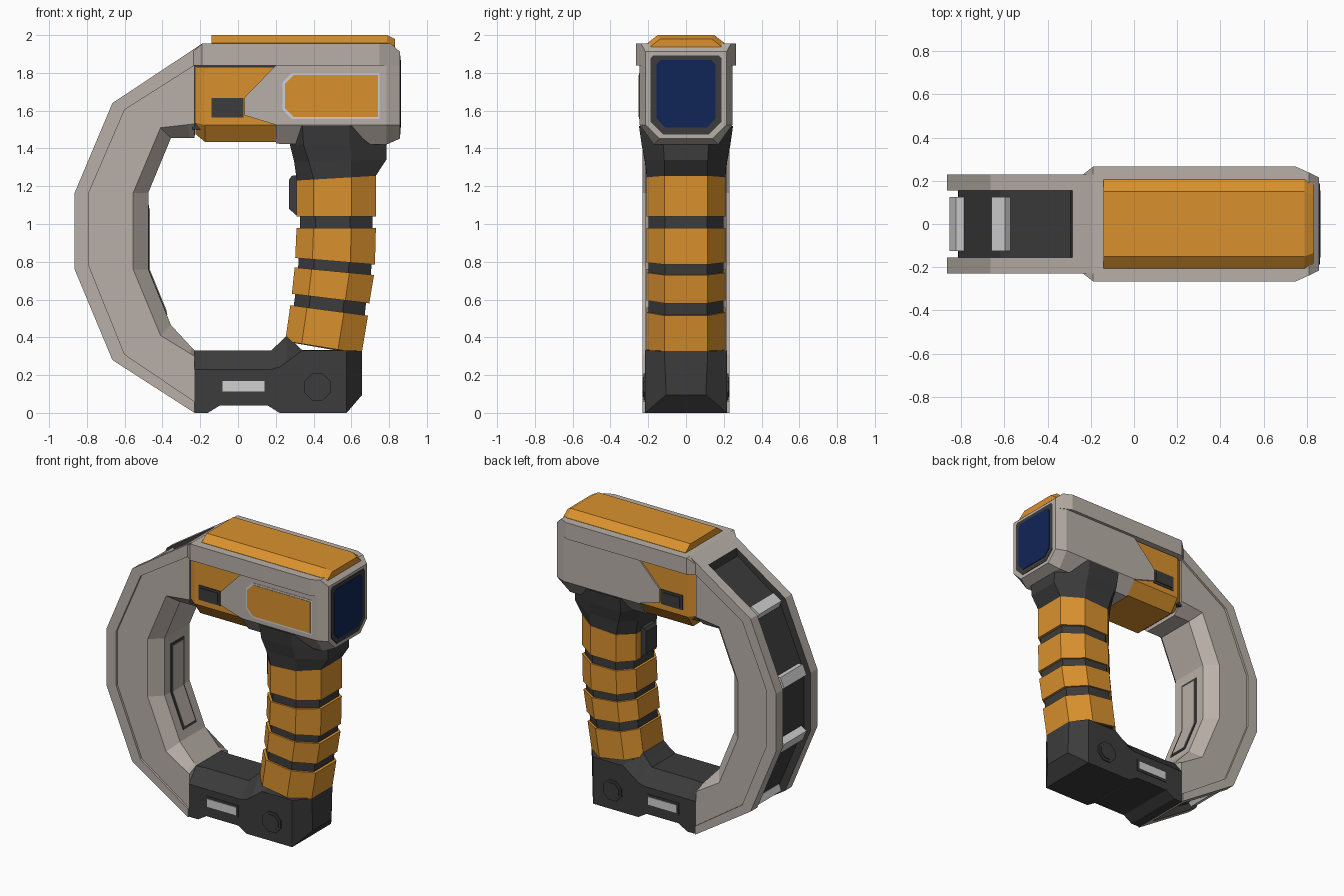
import bpy, bmesh, math
from mathutils import Vector

if "Cube" in bpy.data.objects:
    bpy.data.objects.remove(bpy.data.objects["Cube"])


def material(name, rgb):
    m = bpy.data.materials.new(name)
    m.diffuse_color = (*rgb, 1)
    m.use_nodes = True
    m.node_tree.nodes["Principled BSDF"].inputs["Base Color"].default_value = m.diffuse_color
    return m


GREY = material("warm_grey", (0.485, 0.434, 0.392))
ORANGE = material("orange", (0.70, 0.285, 0.027))
DARK = material("charcoal", (0.045, 0.045, 0.046))
BLUE = material("screen_blue", (0.005, 0.018, 0.095))
LIGHT = material("pale_grey", (0.63, 0.63, 0.64))


def loft(name, rings, mats, rule=None):
    """Skin closed rings of points, cap both ends; rule(strip, segment) picks the material."""
    bm = bmesh.new()
    rows = [[bm.verts.new(p) for p in r] for r in rings]
    n = len(rows[0])
    for i in range(len(rows) - 1):
        for k in range(n):
            j = (k + 1) % n
            f = bm.faces.new((rows[i][k], rows[i][j], rows[i + 1][j], rows[i + 1][k]))
            f.material_index = rule(k, i) if rule else 0
    bm.faces.new(rows[0])
    bm.faces.new(rows[-1])
    bmesh.ops.remove_doubles(bm, verts=bm.verts, dist=1e-5)
    bmesh.ops.recalc_face_normals(bm, faces=bm.faces)
    me = bpy.data.meshes.new(name)
    bm.to_mesh(me)
    bm.free()
    for m in mats:
        me.materials.append(m)
    ob = bpy.data.objects.new(name, me)
    bpy.context.collection.objects.link(ob)
    return ob


def prism_y(name, pts, y0, y1, mat):
    return loft(name, [[(x, y, z) for x, z in pts] for y in (y0, y1)], [mat])


def prism_x(name, pts, x0, x1, mat):
    return loft(name, [[(x, y, z) for y, z in pts] for x in (x0, x1)], [mat])


def both_sides(name, pts, y0, y1, mat):
    prism_y(name + "_front", pts, -y0, -y1, mat)
    prism_y(name + "_back", pts, y0, y1, mat)


def rect(x0, x1, z0, z1):
    return [(x0, z0), (x1, z0), (x1, z1), (x0, z1)]


def sym(x, half):
    """Ring at station x from (y, z) points of one side, mirrored across y."""
    return [(x, y, z) for y, z in half] + [(x, -y, z) for y, z in reversed(half)]


# --- Curved guard: stations of outer edge, step line, side inner edge, inner face
st = [[Vector(p) for p in row] for row in (
    ((-.23, 0), (-.23, .06), (-.23, .30), (-.23, .33)),
    ((-.665, .28), (-.60, .31), (-.41, .41), (-.355, .465)),
    ((-.865, .76), (-.79, .78), (-.555, .76), (-.475, .76)),
    ((-.865, 1.165), (-.79, 1.165), (-.555, 1.165), (-.475, 1.165)),
    ((-.665, 1.64), (-.60, 1.605), (-.41, 1.51), (-.355, 1.455)),
    ((-.19, 1.955), (-.23, 1.84), (-.23, 1.53), (-.23, 1.455)))]
low = [a.lerp(b, .13) for a, b in zip(st[0], st[1])]
high = [a.lerp(b, .8) for a, b in zip(st[4], st[5])]
stations = [st[0], low, low] + st[1:5] + [high, high, st[5]]
deep = [0, 0, 1, 1, 1, 1, 1, 1, 0, 0]
rings = []
for (O, C, S, N), d in zip(stations, deep):
    F = O + (C - O).normalized() * .053 * d
    half = [(F, .155), (O, .155), (O, .23), (C, .23), (C, .215), (S, .215), (N, .14)]
    rings.append([(p.x, y, p.y) for p, y in half] + [(p.x, -y, p.y) for p, y in reversed(half)])
loft("guard", rings, [GREY, DARK],
     lambda k, i: int(k in (0, 12, 13) and (deep[i] or deep[i + 1])))

# Rungs across the outer channel, just past each corner
for i, j in ((1, 0), (2, 1), (3, 4), (4, 5)):
    a = st[i][0]
    d = (st[j][0] - a).normalized()
    n = Vector((-d.y, d.x))
    if n.x < 0:
        n = -n
    q = [a + n * .012, a + d * .075 + n * .012, a + d * .085 + n * .06, a - d * .01 + n * .06]
    prism_y("channel_rung_%d" % i, [tuple(p) for p in q], -.125, .125, LIGHT)

# Inset pad on the inner face of the guard
for nm, t, w, e, mat in (("guard_pad_frame", .004, .075, 0, DARK), ("guard_pad", .008, .06, .018, GREY)):
    path = [(-.475, 1.1 - e), (-.475, .76), (-.377 - e * .4, .52 + e)]
    prism_y(nm, [(x + t, z) for x, z in path] + [(x - .01, z) for x, z in reversed(path)], -w, w, mat)

# --- Head: lower body, upper shell, orange rear block
def body_ring(x, h, bw, zb, zc, top):
    return sym(x, [(bw, zb), (h, zc), (h, top)])


loft("head_body", [body_ring(.20, .245, .17, 1.425, 1.525, 1.84),
                   body_ring(.785, .245, .17, 1.42, 1.525, 1.84),
                   body_ring(.857, .215, .14, 1.452, 1.525, 1.84)], [GREY])
loft("head_shell", [sym(x, [(h, 1.84), (h, z)]) for x, h, z in (
    (-.235, .23, 1.915), (-.19, .265, 1.955), (.75, .265, 1.955),
    (.81, .238, 1.955), (.857, .215, 1.912))], [GREY])
loft("rear_block", [body_ring(-.224, .205, .15, 1.475, 1.535, 1.83),
                    body_ring(-.175, .235, .17, 1.435, 1.525, 1.83),
                    body_ring(.21, .235, .17, 1.435, 1.525, 1.83)], [ORANGE])
prism_y("head_gap_core", rect(-.24, .2, 1.5, 1.85), -.2, .2, DARK)
both_sides("head_wedge", [(.2, 1.84), (.035, 1.67), (.035, 1.575), (.2, 1.525)], .2, .245, GREY)
both_sides("button_frame", rect(-.14, .028, 1.565, 1.668), .22, .240, DARK)
both_sides("button", rect(-.122, .012, 1.58, 1.652), .22, .246, DARK)

# Orange top cover
loft("top_cover", [sym(x, [(a, 1.92), (a, z0), (b, z1)]) for x, a, b, z0, z1 in (
    (-.14, .205, .15, 1.957, 2.0), (.79, .205, .15, 1.957, 2.0),
    (.83, .185, .135, 1.942, 1.98))], [ORANGE])

# Side plate with pale border, front side only
def clipped(x0, x1, z0, z1, c):
    return [(x0 + c, z0), (x1, z0), (x1, z1), (x0 + c, z1), (x0, z1 - c), (x0, z0 + c)]


prism_y("side_plate_border", clipped(.236, .75, 1.555, 1.80, .05), -.24, -.248, LIGHT)
prism_y("side_plate", clipped(.248, .74, 1.567, 1.788, .046), -.24, -.251, ORANGE)

# Screen on the nose
def screen(w, z0, z1, ct, cb):
    h = [(w - cb, z0), (w, z0 + cb), (w, z1 - ct), (w - ct, z1)]
    return h + [(-y, z) for y, z in reversed(h)]


prism_x("screen_frame", screen(.187, 1.475, 1.893, .015, .065), .85, .860, DARK)
prism_x("screen", screen(.155, 1.51, 1.867, .02, .045), .85, .864, BLUE)

# --- Grip: tilted octagon rings
def octagon(x0, z0, x1, z1, hy=.21, ya=.115, a=.215, b=.69):
    w = x1 - x0
    half = [(0, ya), (a, hy), (b, hy), (1, ya)]
    return [(x0 + w * t, s * y, z0 + (z1 - z0) * t)
            for s, seq in ((-1, half), (1, half[::-1])) for t, y in seq]


bands = [((.31, 1.23, .73, 1.255), (.31, 1.04, .73, 1.04)),
         ((.31, .98, .73, .98), (.303, .82, .725, .785)),
         ((.30, .77, .72, .73), (.285, .63, .695, .58)),
         ((.277, .57, .688, .515), (.25, .38, .655, .315))]
for i, (t, b) in enumerate(bands):
    loft("grip_band_%d" % (i + 1), [octagon(*t), octagon(*b)], [ORANGE])
core = [r for pair in bands for r in pair]
loft("grip_core", [octagon(x0 + .018, z0 - .005, x1 - .018, z1 - .005, .198, .11)
                   for x0, z0, x1, z1 in core], [DARK])
loft("grip_neck", [octagon(.312, 1.228, .728, 1.253, .207),
                   octagon(.297, 1.33, .785, 1.34, .218, .115, .16, .62),
                   octagon(.275, 1.42, .785, 1.42, .235, .12, .14, .62),
                   octagon(.275, 1.52, .785, 1.52, .249, .12, .13, .62)], [DARK])
prism_y("trigger", [(.33, 1.26), (.285, 1.255), (.27, 1.235), (.27, 1.08), (.31, 1.045), (.33, 1.045)],
        -.06, .06, DARK)

# --- Base
loft("base", [sym(x, [(h if x < .6 else h - .01, zb), (h, zs), (t, zt)]) for x, h, t, zb, zs, zt in (
    (-.23, .217, .14, 0, .23, .33), (-.16, .217, .13, 0, .23, .33),
    (-.095, .217, .13, .04, .23, .33), (.155, .217, .13, .04, .23, .33),
    (.175, .217, .13, .028, .23, .33), (.22, .217, .12, 0, .243, .372),
    (.258, .217, .115, 0, .27, .41), (.34, .217, .115, 0, .33, .332),
    (.575, .217, .115, 0, .33, .332), (.657, .115, .1, .095, .328, .33))], [DARK])
both_sides("label_frame", rect(-.098, .155, .097, .183), .2, .221, DARK)
both_sides("label_plate", rect(-.083, .14, .112, .168), .2, .225, LIGHT)


def disc(r):
    return [(.42 + r * math.cos(math.pi * (k + .5) / 4), .137 + r * math.sin(math.pi * (k + .5) / 4))
            for k in range(8)]


both_sides("base_knob_rim", disc(.076), .2, .225, DARK)
both_sides("base_knob", disc(.058), .2, .231, DARK)
